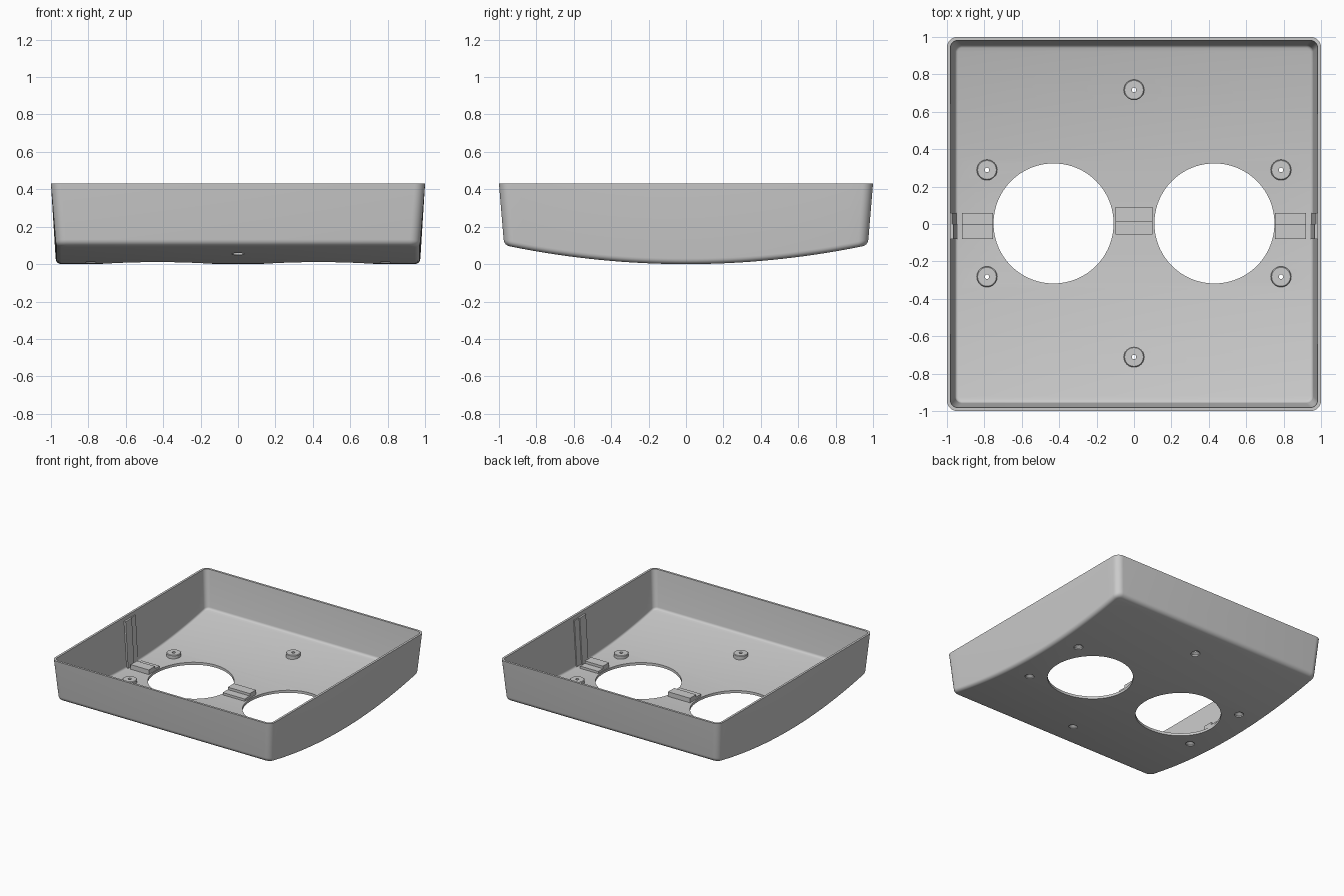
import bpy, bmesh
from math import sin, cos, pi

if "Cube" in bpy.data.objects:
    bpy.data.objects.remove(bpy.data.objects["Cube"])

TOP, FLOOR = 0.43, 0.021
HOLES = [(-0.43, 0.003), (0.43, 0.003)]
BOSSES = [(0, 0.717), (0, -0.711)] + [(s * 0.786, y) for s in (-1, 1) for y in (0.289, -0.282)]


def belly(y):
    return 0.107 * y * y


def make(name, bm):
    bmesh.ops.recalc_face_normals(bm, faces=bm.faces)
    me = bpy.data.meshes.new(name)
    bm.to_mesh(me)
    bm.free()
    ob = bpy.data.objects.new(name, me)
    bpy.context.collection.objects.link(ob)
    return ob


def smooth(ob):
    bpy.ops.object.select_all(action='DESELECT')
    ob.select_set(True)
    bpy.context.view_layer.objects.active = ob
    bpy.ops.object.shade_smooth_by_angle(angle=0.5)


def half_ring(h, r):
    """Right half of a rounded square, from front to back."""
    c = h - r
    pts = [(c + r * sin(a), -c - r * cos(a)) for a in (i * pi / 16 for i in range(9))]
    pts += [(h, -c + 2 * c * i / 32) for i in range(1, 32)]
    return pts + [(x, -y) for x, y in reversed(pts[:9])]


def box(bm, x0, x1, y0, y1, z0, z1, lean=0.0):
    v = [bm.verts.new((x + (lean if z == z1 else 0), y, z))
         for z in (z0, z1) for x, y in ((x0, y0), (x1, y0), (x1, y1), (x0, y1))]
    for f in ((0, 1, 2, 3), (4, 5, 6, 7), (0, 1, 5, 4), (1, 2, 6, 5), (2, 3, 7, 6), (3, 0, 4, 7)):
        bm.faces.new([v[i] for i in f])


# Tray shell: drafted walls with a bowed floor, outside then inside
levels = []
for i in range(6):
    a = i * pi / 10
    levels.append((0.945 + 0.03 * sin(a), 0.03 + 0.025 * sin(a), 0.03 * (1 - cos(a))))
levels += [(0.998, 0.055, None), (0.982, 0.04, None)]
for i in range(4, -1, -1):
    a = i * pi / 8
    levels.append((0.941 + 0.016 * sin(a), 0.02 + 0.016 * sin(a), FLOOR + 0.016 * (1 - cos(a))))
levels[6] = (1.0, 0.055, None)

bm = bmesh.new()
rings = []
for h, r, off in levels:
    pts = half_ring(h, r)
    pts += [(-x, y) for x, y in reversed(pts)]
    rings.append([bm.verts.new((x, y, TOP if off is None else belly(y) + off)) for x, y in pts])
n = len(rings[0])
for a, b in zip(rings, rings[1:]):
    for i in range(n):
        bm.faces.new((a[i], a[(i + 1) % n], b[(i + 1) % n], b[i]))
for ring in (rings[0], rings[-1]):
    for i in range(n // 2 - 1):
        bm.faces.new((ring[i], ring[i + 1], ring[n - 2 - i], ring[n - 1 - i]))
shell = make("tray_shell", bm)

# Cutters for the two large openings and the screw holes
bm = bmesh.new()
for spots, rad, seg in ((HOLES, 0.321, 96), (BOSSES, 0.034, 32)):
    for x, y in spots:
        geo = bmesh.ops.create_cone(bm, cap_ends=True, segments=seg, radius1=rad, radius2=rad, depth=0.4)
        bmesh.ops.translate(bm, verts=geo['verts'], vec=(x, y, 0.05))
cutter = make("hole_cutter", bm)
mod = shell.modifiers.new("holes", 'BOOLEAN')
mod.operation, mod.solver, mod.object = 'DIFFERENCE', 'EXACT', cutter
bpy.context.view_layer.objects.active = shell
shell.select_set(True)
bpy.ops.object.modifier_apply(modifier=mod.name)
bpy.data.objects.remove(cutter)
smooth(shell)

# Countersunk screw bosses
profile = [(0.055, 0.011), (0.055, 0.043), (0.05, 0.047), (0.012, 0.047),
           (0.012, 0.024), (0.034, 0.009)]
for k, (x, y) in enumerate(BOSSES):
    bm = bmesh.new()
    cols = [[bm.verts.new((x + r * cos(i * pi / 16), y + r * sin(i * pi / 16), belly(y) + z))
             for r, z in profile] for i in range(32)]
    m = len(profile)
    for i in range(32):
        a, b = cols[i], cols[(i + 1) % 32]
        for j in range(m):
            bm.faces.new((a[j], b[j], b[(j + 1) % m], a[(j + 1) % m]))
    smooth(make(f"screw_boss_{k + 1}", bm))

# Stepped floor rests between and beside the openings
bm = bmesh.new()
box(bm, -0.1, 0.1, -0.055, 0.01, 0.012, 0.04)
box(bm, -0.1, 0.1, 0.01, 0.09, 0.012, 0.06)
make("centre_rest", bm)
for s, side in ((-1, "left"), (1, "right")):
    bm = bmesh.new()
    for y0, y1, z in ((-0.08, 0, 0.06), (0, 0.06, 0.04)):
        box(bm, s * 0.755, s * 0.92, y0, y1, 0.012, z)
    make(side + "_rest", bm)
    # Upright ribs on the side walls
    bm = bmesh.new()
    box(bm, s * 0.943, s * 0.96, -0.08, 0, 0.02, 0.4, s * 0.022)
    box(bm, s * 0.95, s * 0.96, 0, 0.06, 0.02, 0.4, s * 0.022)
    make(side + "_wall_rib", bm)
